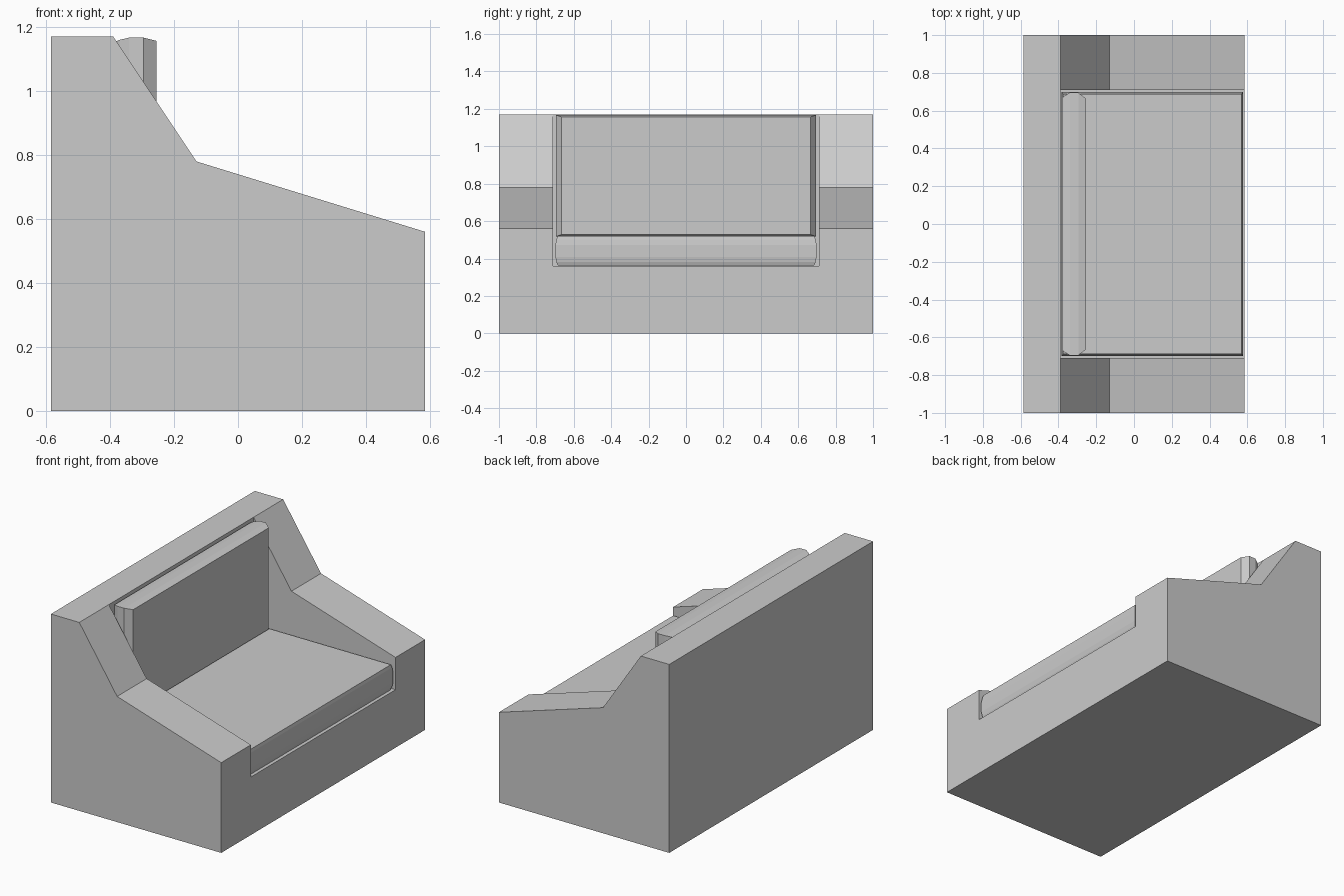
import bpy
import bmesh
from mathutils import Vector

if "Cube" in bpy.data.objects:
    bpy.data.objects.remove(bpy.data.objects["Cube"])


def finish(bm, name):
    bmesh.ops.recalc_face_normals(bm, faces=bm.faces[:])
    mesh = bpy.data.meshes.new(name)
    bm.to_mesh(mesh)
    bm.free()
    obj = bpy.data.objects.new(name, mesh)
    bpy.context.collection.objects.link(obj)
    return obj


def extrude_profile(name, profile, half_width):
    """Extrude an XZ profile symmetrically along Y."""
    bm = bmesh.new()
    face = bm.faces.new([bm.verts.new((x, -half_width, z)) for x, z in profile])
    ext = bmesh.ops.extrude_face_region(bm, geom=[face])["geom"]
    moved = [g for g in ext if isinstance(g, bmesh.types.BMVert)]
    bmesh.ops.translate(bm, verts=moved, vec=(0, 2 * half_width, 0))
    return finish(bm, name)


def cushion(name, low, high, axis, rim):
    """Box pad with a faceted bulging rim; rim = (position along axis, inset a, inset b)."""
    a, b = [i for i in range(3) if i != axis]
    bm = bmesh.new()
    rings = []
    for t, ia, ib in rim:
        ring = []
        for sa, sb in ((0, 0), (1, 0), (1, 1), (0, 1)):
            p = Vector((0, 0, 0))
            p[axis] = low[axis] + t * (high[axis] - low[axis])
            p[a] = high[a] - ia if sa else low[a] + ia
            p[b] = high[b] - ib if sb else low[b] + ib
            ring.append(bm.verts.new(p))
        rings.append(ring)
    for r0, r1 in zip(rings, rings[1:]):
        for i in range(4):
            j = (i + 1) % 4
            bm.faces.new((r0[i], r0[j], r1[j], r1[i]))
    bm.faces.new(rings[0])
    bm.faces.new(rings[-1])
    return finish(bm, name)


# Frame: base, arms and back in one profile
frame = extrude_profile("sofa_frame", [
    (-0.585, 0), (0.585, 0), (0.585, 0.56),
    (-0.13, 0.78), (-0.39, 1.17), (-0.585, 1.17)], 1.0)

# Recess between the arms for the cushions
cutter = extrude_profile("recess_cutter", [
    (-0.39, 0.36), (0.8, 0.36), (0.8, 1.4), (-0.39, 1.4)], 0.71)
cutter.hide_render = True
mod = frame.modifiers.new("recess", "BOOLEAN")
mod.operation = "DIFFERENCE"
mod.solver = "EXACT"
mod.object = cutter
bpy.context.view_layer.objects.active = frame
bpy.ops.object.modifier_apply(modifier=mod.name)
bpy.data.objects.remove(cutter)

# Seat cushion
cushion("seat_cushion", (-0.383, -0.698, 0.362), (0.577, 0.698, 0.52), 2,
        [(0, 0.011, 0.014), (0.12, 0.004, 0.005), (0.3, 0, 0), (0.7, 0, 0),
         (0.88, 0.004, 0.005), (1, 0.008, 0.011)])

# Back cushion
cushion("back_cushion", (-0.38, -0.695, 0.518), (-0.255, 0.695, 1.167), 0,
        [(0, 0.028, 0.011), (0.08, 0.018, 0.007), (0.32, 0, 0), (0.68, 0, 0),
         (1, 0.03, 0.01)])
